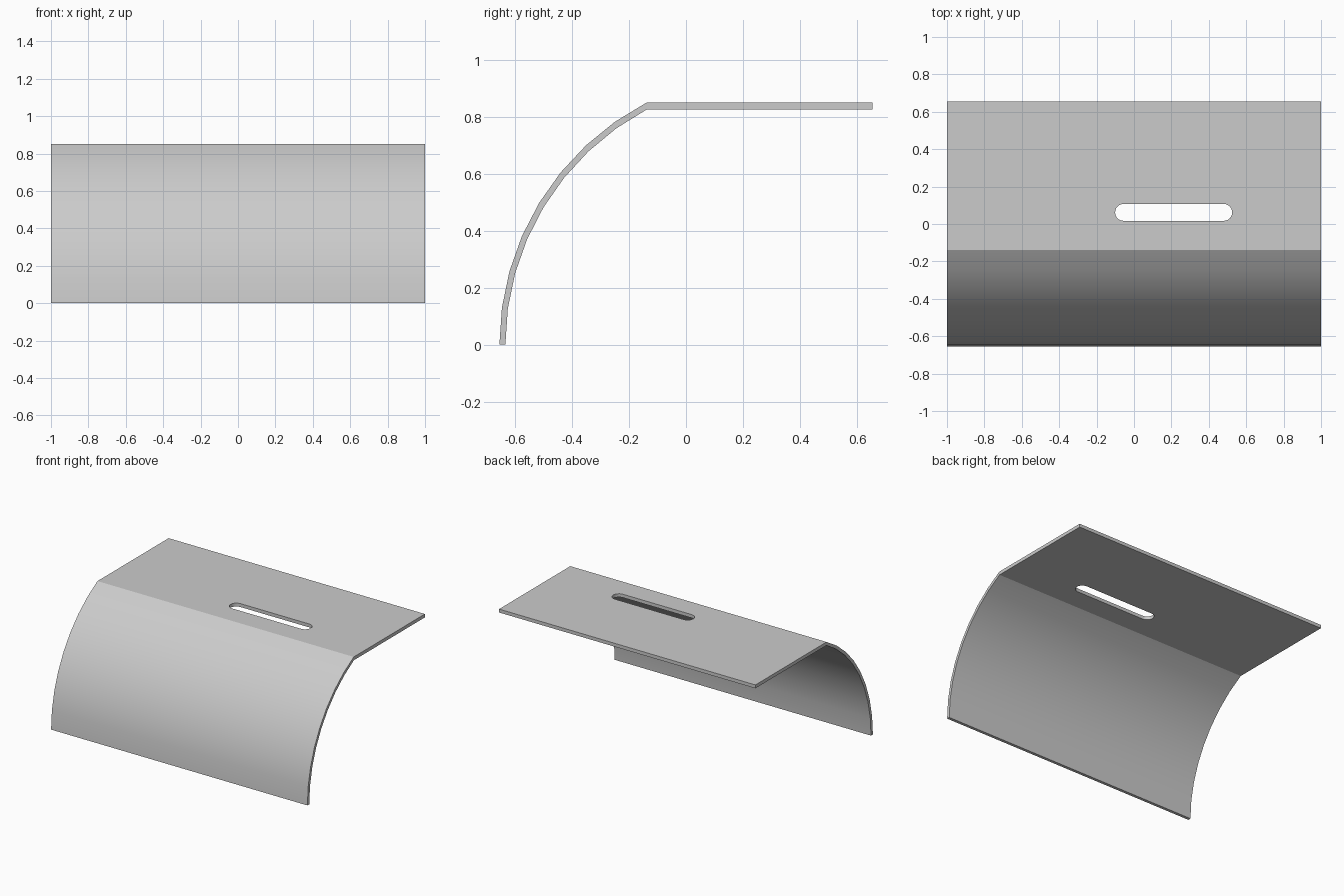
import bpy, bmesh
from math import asin, sin, cos, pi, radians

if "Cube" in bpy.data.objects:
    bpy.data.objects.remove(bpy.data.objects["Cube"])

STEPS = 8


def prism(name, pts, axis, lo, hi):
    """Extrude a 2D outline along x (points are y, z) or z (points are x, y)."""
    place = (lambda p, t: (t, p[0], p[1])) if axis == 'x' else (lambda p, t: (p[0], p[1], t))
    bm = bmesh.new()
    face = bm.faces.new([bm.verts.new(place(p, lo)) for p in pts])
    ext = bmesh.ops.extrude_face_region(bm, geom=[face])
    verts = [v for v in ext['geom'] if isinstance(v, bmesh.types.BMVert)]
    bmesh.ops.translate(bm, verts=verts, vec=(hi - lo, 0, 0) if axis == 'x' else (0, 0, hi - lo))
    bmesh.ops.recalc_face_normals(bm, faces=bm.faces)
    mesh = bpy.data.meshes.new(name)
    bm.to_mesh(mesh)
    bm.free()
    obj = bpy.data.objects.new(name, mesh)
    bpy.context.collection.objects.link(obj)
    return obj


def arc(y0, y1, z1):
    """Arc rising vertically from (y0, 0) to (y1, z1)."""
    d = y1 - y0
    r = (d * d + z1 * z1) / (2 * d)
    end = asin(z1 / r)
    return [(y0 + r * (1 - cos(end * i / STEPS)), r * sin(end * i / STEPS))
            for i in range(STEPS + 1)]


# Curved front skirt and flat top as one bent sheet
outer = arc(-0.655, -0.138, 0.85)
inner = arc(-0.634, -0.137, 0.826)
sheet = prism("bent_sheet", outer + [(0.655, 0.85), (0.655, 0.826)] + inner[::-1], 'x', -1, 1)

# Rounded slot through the flat top
r, cy = 0.045, 0.062
slot = [(cx + r * cos(a0 + pi * i / 12), cy + r * sin(a0 + pi * i / 12))
        for cx, a0 in ((0.48, -pi / 2), (-0.056, pi / 2)) for i in range(13)]
cutter = prism("slot_cutter", slot, 'z', 0.75, 0.95)
cutter.hide_render = True

mod = sheet.modifiers.new("slot", 'BOOLEAN')
mod.object = cutter
mod.operation = 'DIFFERENCE'
mod.solver = 'EXACT'
bpy.context.view_layer.objects.active = sheet
sheet.select_set(True)
bpy.ops.object.modifier_apply(modifier=mod.name)
bpy.data.objects.remove(cutter)

# Smooth curve, crisp bend and edges
bpy.ops.object.shade_smooth_by_angle(angle=radians(20))
